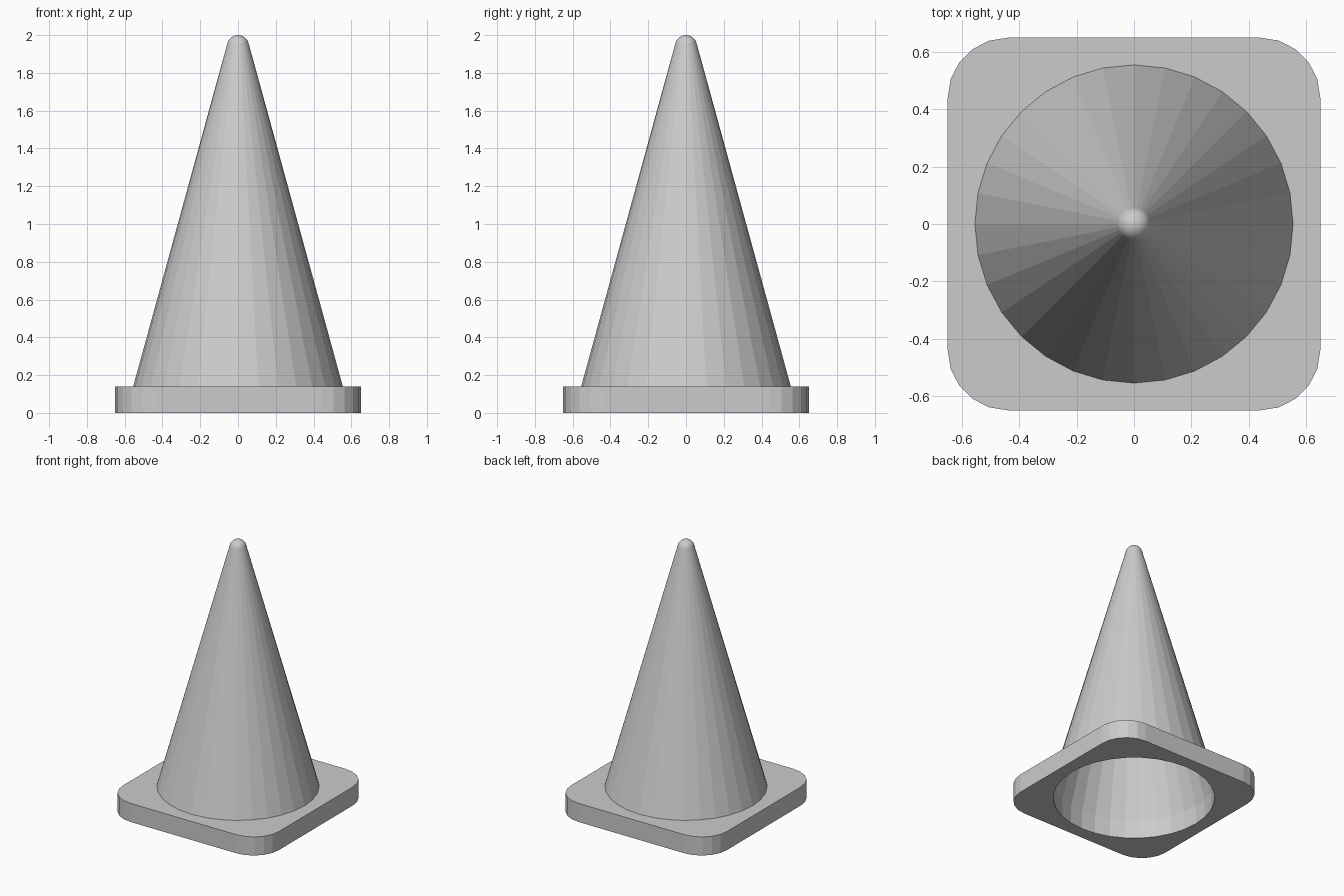
import bpy, bmesh, math

if "Cube" in bpy.data.objects:
    bpy.data.objects.remove(bpy.data.objects["Cube"])

SIDES = 32
HALF, CORNER, PLATE_H = 0.65, 0.21, 0.14   # base plate
R_BASE = 0.555                             # cone radius where it meets the plate
R_TIP = 0.058                              # rounded tip

grey = bpy.data.materials.new("plain grey")
grey.diffuse_color = (0.6, 0.6, 0.6, 1)
grey.use_nodes = True
grey.node_tree.nodes["Principled BSDF"].inputs["Base Color"].default_value = grey.diffuse_color


def finish(bm, name):
    bmesh.ops.recalc_face_normals(bm, faces=bm.faces)
    me = bpy.data.meshes.new(name)
    bm.to_mesh(me)
    bm.free()
    me.materials.append(grey)
    ob = bpy.data.objects.new(name, me)
    bpy.context.collection.objects.link(ob)
    return ob


def ring(bm, r, z):
    return [bm.verts.new((r * math.cos(2 * math.pi * i / SIDES),
                          r * math.sin(2 * math.pi * i / SIDES), z)) for i in range(SIDES)]


def bridge(bm, a, b):
    n = len(a)
    return [bm.faces.new((a[i], a[(i + 1) % n], b[(i + 1) % n], b[i])) for i in range(n)]


# Base plate: rounded square with a round hole
outline = []
for q in range(4):
    mid = math.radians(45 + 90 * q)
    cx = math.copysign(HALF - CORNER, math.cos(mid))
    cy = math.copysign(HALF - CORNER, math.sin(mid))
    for s in range(6):
        a = math.radians(90 * q + 18 * s)
        outline.append((cx + CORNER * math.cos(a), cy + CORNER * math.sin(a)))

bm = bmesh.new()
levels = []
for z in (0, PLATE_H):
    outer = [bm.verts.new((x, y, z)) for x, y in outline]
    inner = ring(bm, R_BASE, z)
    edges = [bm.edges.new((l[i], l[(i + 1) % len(l)])) for l in (outer, inner) for i in range(len(l))]
    bmesh.ops.triangle_fill(bm, edges=edges, use_beauty=True, use_dissolve=False)
    levels.append((outer, inner))
bridge(bm, levels[0][0], levels[1][0])
bridge(bm, levels[0][1], levels[1][1])
finish(bm, "base_plate")

# Hollow cone: flat-sided body with a smooth rounded tip
bm = bmesh.new()
slope = math.atan2(R_BASE - R_TIP, 1.95 - PLATE_H)
centre = 2 - R_TIP
prev = ring(bm, R_BASE, PLATE_H)
STEPS = 8
for k in range(STEPS):
    a = slope + (math.pi / 2 - slope) * k / STEPS
    cur = ring(bm, R_TIP * math.cos(a), centre + R_TIP * math.sin(a))
    for f in bridge(bm, prev, cur):
        f.smooth = k > 0
    prev = cur
top = bm.verts.new((0, 0, 2))
for i in range(SIDES):
    bm.faces.new((prev[i], prev[(i + 1) % SIDES], top)).smooth = True
finish(bm, "cone_body")
